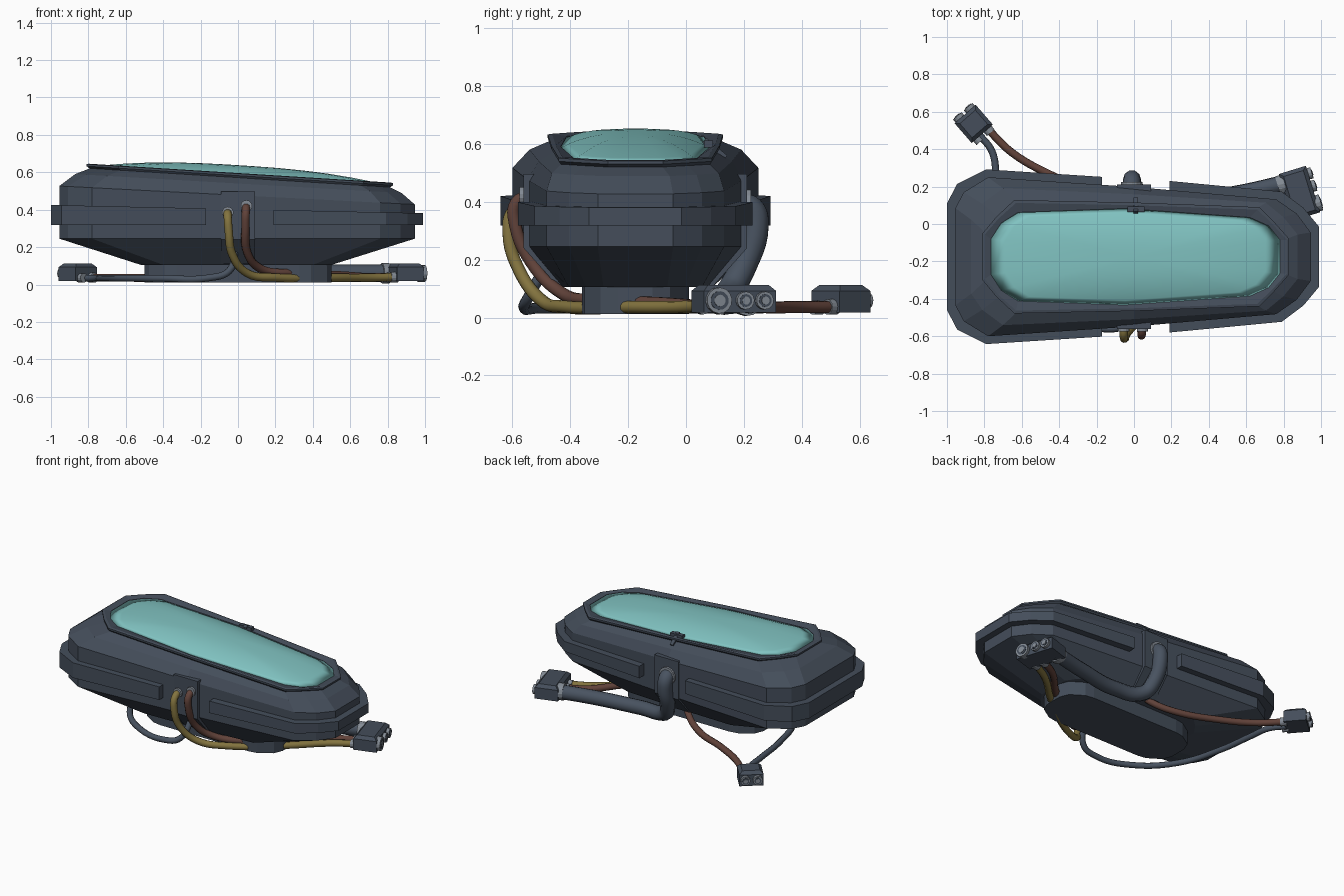
import bpy, bmesh, math
from mathutils import Vector, Matrix

if "Cube" in bpy.data.objects:
    bpy.data.objects.remove(bpy.data.objects["Cube"])

CY = -0.175  # long axis of the pod


def mat(name, c):
    m = bpy.data.materials.new(name)
    m.diffuse_color = (*c, 1)
    m.use_nodes = True
    m.node_tree.nodes["Principled BSDF"].inputs["Base Color"].default_value = m.diffuse_color
    return m


SLATE = mat("slate_shell", (0.058, 0.075, 0.103))
HOSE = mat("blue_grey_rubber", (0.066, 0.086, 0.118))
GLASS = mat("teal_glass", (0.22, 0.55, 0.54))
YELLOW = mat("ochre_rubber", (0.23, 0.175, 0.05))
BROWN = mat("brown_rubber", (0.12, 0.055, 0.042))
METAL = mat("light_metal", (0.23, 0.26, 0.30))


def finish(name, bm, m, smooth=False):
    bmesh.ops.recalc_face_normals(bm, faces=bm.faces)
    me = bpy.data.meshes.new(name)
    bm.to_mesh(me)
    bm.free()
    me.materials.append(m)
    for p in me.polygons:
        p.use_smooth = smooth
    ob = bpy.data.objects.new(name, me)
    bpy.context.collection.objects.link(ob)
    return ob


def ring(half, z, s=1.0):
    """Mirror a half outline over the long axis; z is a function of x."""
    pts = half + [(x, -h) for x, h in reversed(half)]
    return [Vector((x * s, CY + h * s, z(x * s))) for x, h in pts]


def loft(name, rings, m, caps=True, closed=False, smooth=False):
    bm = bmesh.new()
    vs = [[bm.verts.new(p) for p in r] for r in rings]
    n = len(vs[0])
    pairs = list(zip(vs, vs[1:])) + ([(vs[-1], vs[0])] if closed else [])
    for a, b in pairs:
        for i in range(n):
            j = (i + 1) % n
            bm.faces.new((a[i], a[j], b[j], b[i]))
    if caps:
        bm.faces.new(vs[0])
        bm.faces.new(vs[-1])
    return finish(name, bm, m, smooth)


def level(z):
    return lambda x: z


def rim_z(d=0.0):
    return lambda x: 0.596 - 0.0625 * x + d


# Half outlines (x, half width)
BODY = [(-.955, .26), (-.91, .345), (-.78, .425), (0, .373), (.76, .307), (.87, .23), (.945, .13)]
RIM = [(-.81, .125), (-.735, .215), (-.64, .303), (0, .29), (.67, .265), (.75, .185), (.83, .095)]
PANE = [(-.765, .095), (-.71, .18), (-.62, .237), (-.05, .258), (.62, .21), (.72, .165), (.78, .09)]
KEEL = [(-.52, .13), (-.47, .2), (-.4, .265), (0, .255), (.4, .23), (.46, .17), (.5, .11)]

# Main shell
neck = [(x * .97, h * .96) for x, h in RIM]
mid = [((a[0] + b[0]) / 2, (a[1] + b[1]) / 2 + .008) for a, b in zip(BODY, neck)]
loft("pod_shell", [ring(KEEL, level(.105)), ring(BODY, level(.245)),
                   ring(BODY, lambda x: .477 - .052 * x),
                   ring(mid, lambda x: .54 - .058 * x),
                   ring(neck, rim_z(-.022))], SLATE)

# Raised window rim
loft("window_rim", [ring(neck, rim_z(-.03)), ring(RIM, rim_z(-.014)), ring(RIM, rim_z(-.003)),
                    ring([(x * .985, h * .95) for x, h in RIM], rim_z()),
                    ring(PANE, rim_z(-.008)), ring(PANE, rim_z(-.03))], SLATE, caps=False, closed=True)

# Domed window
loft("window_glass", [ring(PANE, rim_z(-.012 + .054 * (1 - s ** 2.6)), s)
                      for s in (1, .9, .78, .62, .45, .28, .12, .02)], GLASS, smooth=True)

# Bumper belts: slabs standing out around each end, open at the middle
belt_z = lambda x: .403 - .022 * x
for nm, half in (("rear_belt", [(-1, .285), (-.945, .39), (-.79, .467), (-.17, .427)]),
                 ("nose_belt", [(.19, .405), (.79, .348), (.905, .262), (.99, .16)])):
    loft(nm, [ring(half, level(.318)), ring(half, belt_z)], SLATE)

# Pedestal
FOOT = [(-.5, .06), (-.475, .12), (-.39, .175), (-.33, .185), (.33, .185), (.39, .175), (.475, .12), (.5, .06)]
loft("pedestal", [ring(FOOT, level(.012)), ring(FOOT, level(.115))], SLATE)

# Socket plates on both flanks
for sgn, nm in ((-1, "front_socket_plate"), (1, "back_socket_plate")):
    prof = [(.2, .497), (.386, .497), (.386, .24), (.27, .11), (.2, .11)]
    loft(nm, [[Vector((x, CY + sgn * h, z)) for h, z in prof] for x in (-.09, .09)], SLATE)


def box(name, size, M, m, bevel=0.0):
    bm = bmesh.new()
    bmesh.ops.create_cube(bm, size=1)
    bmesh.ops.scale(bm, vec=size, verts=bm.verts)
    if bevel:
        top = [e for e in bm.edges if all(v.co.z > 0 for v in e.verts)]
        bmesh.ops.bevel(bm, geom=top, offset=bevel, segments=1, affect='EDGES')
    bm.transform(M)
    return finish(name, bm, m)


def rod(name, pos, axis, r, length, m, sides=14):
    bm = bmesh.new()
    bmesh.ops.create_cone(bm, cap_ends=True, segments=sides, radius1=r, radius2=r, depth=length)
    q = Vector((0, 0, 1)).rotation_difference(Vector(axis))
    bm.transform(Matrix.Translation(pos) @ q.to_matrix().to_4x4())
    return finish(name, bm, m)


# Lid latch on the back rim
tilt = Matrix.Translation((.01, .1, .583)) @ Matrix.Rotation(math.radians(-40), 4, 'X')
box("latch_arm", (.024, .095, .02), tilt, SLATE)
box("latch_bar", (.09, .03, .024), Matrix.Translation((.01, .078, .6)), SLATE)


# Hoses
def hose(name, pts, r, m):
    cu = bpy.data.curves.new(name + "_path", 'CURVE')
    cu.dimensions = '3D'
    cu.bevel_depth = r
    cu.bevel_resolution = 3
    cu.resolution_u = 6
    cu.use_fill_caps = True
    sp = cu.splines.new('BEZIER')
    sp.bezier_points.add(len(pts) - 1)
    for b, p in zip(sp.bezier_points, pts):
        b.co = p
        b.handle_left_type = b.handle_right_type = 'AUTO'
    tmp = bpy.data.objects.new(name + "_tmp", cu)
    bpy.context.collection.objects.link(tmp)
    dg = bpy.context.evaluated_depsgraph_get()
    me = bpy.data.meshes.new_from_object(tmp.evaluated_get(dg))
    bpy.data.objects.remove(tmp)
    me.materials.clear()
    me.materials.append(m)
    for p in me.polygons:
        p.use_smooth = True
    bpy.context.collection.objects.link(bpy.data.objects.new(name, me))


hose("yellow_hose", [(-.055, -.53, .385), (-.055, -.595, .37), (-.05, -.613, .29), (-.03, -.575, .16),
                     (.05, -.5, .06), (.2, -.42, .037), (.5, -.2, .036), (.7, -.02, .036), (.85, .065, .04)],
     .022, YELLOW)
hose("front_brown_hose", [(.045, -.53, .42), (.042, -.585, .4), (.04, -.59, .32), (.05, -.52, .17),
                          (.12, -.43, .085), (.28, -.34, .06), (.55, -.1, .05), (.7, .05, .04), (.83, .12, .04)],
     .022, BROWN)
hose("thick_hose", [(-.012, .17, .385), (-.012, .225, .375), (-.01, .24, .31), (0, .2, .18),
                    (.05, .15, .09), (.25, .12, .06), (.55, .16, .06), (.82, .22, .06)], .047, HOSE)
hose("back_brown_hose", [(-.03, .04, .15), (-.07, .08, .1), (-.2, .16, .045), (-.45, .265, .036),
                         (-.65, .38, .036), (-.78, .505, .036)], .021, BROWN)
hose("thin_hose", [(-.825, .475, .034), (-.76, .39, .034), (-.735, .25, .033), (-.7, 0, .033),
                   (-.6, -.3, .033), (-.4, -.5, .033), (-.16, -.56, .035), (-.05, -.545, .07),
                   (-.015, -.48, .18), (-.012, -.43, .24)], .019, HOSE)

# Collars where the hoses leave the shell
for nm, p, r in (("yellow_collar", (-.055, -.565, .385), .031), ("brown_collar", (.045, -.565, .42), .031),
                 ("thick_collar", (-.012, .214, .385), .058)):
    rod(nm, p, (0, 1, 0), r, .02, METAL)


# Connector blocks with plugs on one face and hose collars on the other
def connector(name, pos, angle, lx, ly, plugs, collars):
    M = Matrix.Translation(pos) @ Matrix.Rotation(math.radians(angle), 4, 'Z')
    box(name, (lx, ly, .095), M, SLATE, .02)
    ax = M.to_3x3() @ Vector((1, 0, 0))
    for i, (y, r) in enumerate(plugs):
        for part, k, d, m in (("ring", 1, .04, METAL), ("socket", .72, .044, SLATE), ("pin", .45, .05, METAL)):
            rod(f"{name}_plug_{part}_{i}", M @ Vector((lx / 2, y, -.006)), ax, r * k, d, m)
    for i, (y, z, r) in enumerate(collars):
        rod(f"{name}_collar_{i}", M @ Vector((-lx / 2 - .005, y, z)), ax, r, .04, METAL)


connector("right_connector", (.885, .165, .065), 17, .15, .26,
          [(-.08, .045), (.015, .031), (.085, .031)],
          [(-.09, -.026, .028), (-.03, -.026, .028), (.07, -.005, .054)])
connector("left_connector", (-.857, .535, .065), 131, .14, .15,
          [(-.038, .03), (.038, .03)], [(-.038, -.028, .027), (.038, -.03, .025)])
